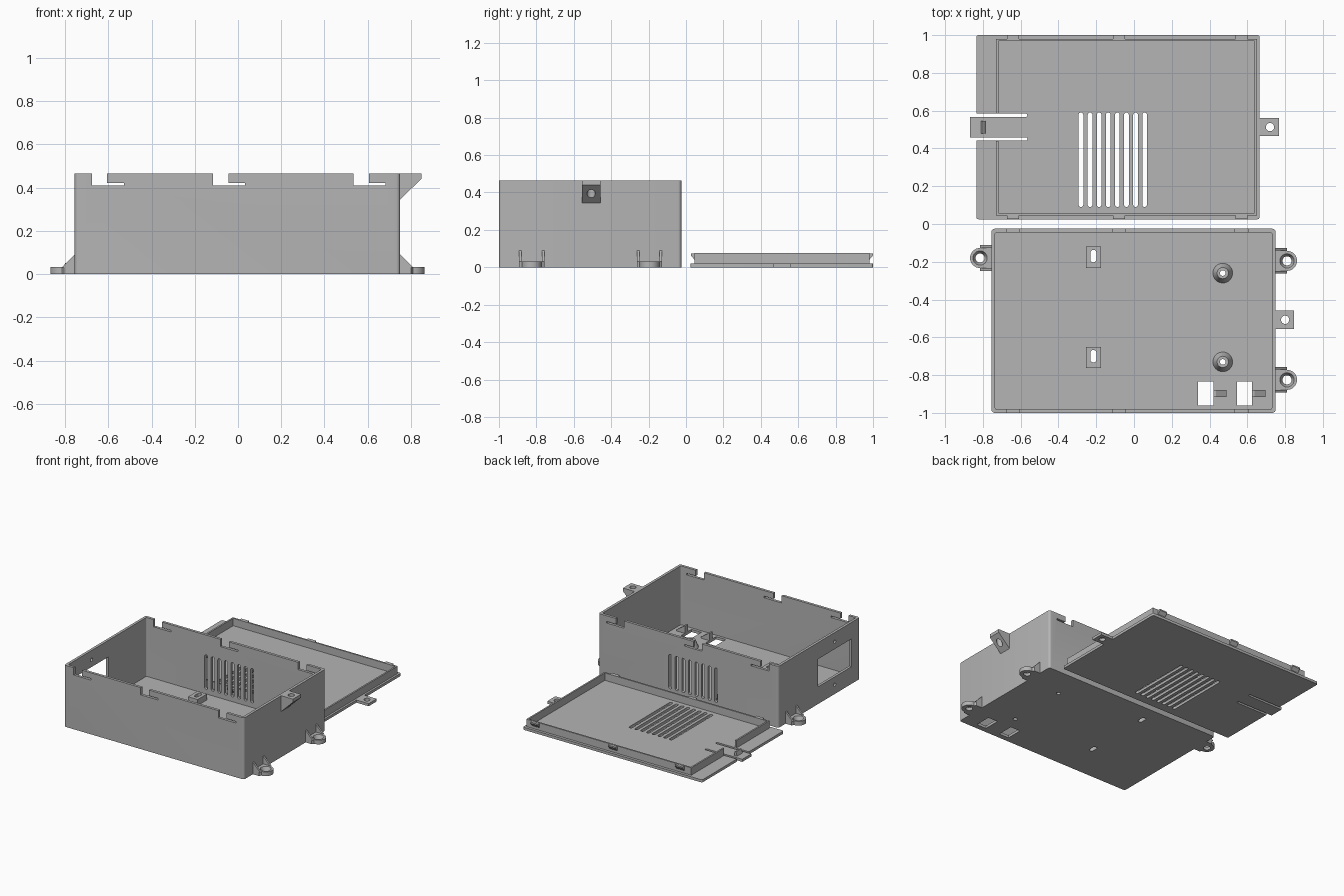
import bpy, bmesh
from math import cos, sin, pi

cube = bpy.data.objects.get("Cube")
if cube:
    bpy.data.objects.remove(cube)

grey = bpy.data.materials.new("plain_grey")
grey.use_nodes = True
GREY = (0.46, 0.46, 0.46, 1)
grey.diffuse_color = GREY
grey.node_tree.nodes["Principled BSDF"].inputs["Base Color"].default_value = GREY


# Shape helpers: each solid is (outline, axis, low, high, outline at high end)
def rect(a, b, c, d):
    return [(a, b), (c, b), (c, d), (a, d)]


def circle(x, y, r, n=24):
    return [(x + r * cos(2 * pi * i / n), y + r * sin(2 * pi * i / n)) for i in range(n)]


def rounded(a, b, c, d, r, n=5):
    pts = []
    corners = [(c - r, d - r), (a + r, d - r), (a + r, b + r), (c - r, b + r)]
    for k, (x, y) in enumerate(corners):
        for i in range(n + 1):
            t = pi / 2 * (k + i / n)
            pts.append((x + r * cos(t), y + r * sin(t)))
    return pts


def prism(outline, axis, low, high, end=None):
    return outline, axis, low, high, end or outline


def block(x0, y0, z0, x1, y1, z1):
    return prism(rect(x0, y0, x1, y1), "z", z0, z1)


def place(p, axis, h):
    return {"x": (h, *p), "y": (p[0], h, p[1]), "z": (*p, h)}[axis]


def make(name, solids):
    bm = bmesh.new()
    for outline, axis, low, high, end in solids:
        a = [bm.verts.new(place(p, axis, low)) for p in outline]
        b = [bm.verts.new(place(p, axis, high)) for p in end]
        bm.faces.new(a)
        bm.faces.new(b[::-1])
        for i in range(len(a)):
            j = (i + 1) % len(a)
            bm.faces.new((a[i], b[i], b[j], a[j]))
    bmesh.ops.recalc_face_normals(bm, faces=bm.faces)
    mesh = bpy.data.meshes.new(name)
    bm.to_mesh(mesh)
    bm.free()
    mesh.materials.append(grey)
    obj = bpy.data.objects.new(name, mesh)
    bpy.context.collection.objects.link(obj)
    return obj


def part(name, solids, cuts=()):
    obj = make(name, solids)
    if cuts:
        cutter = make(name + "_cutter", cuts)
        cutter.hide_render = True
        mod = obj.modifiers.new("cut", "BOOLEAN")
        mod.operation, mod.solver, mod.object = "DIFFERENCE", "EXACT", cutter
        mod.use_self = True
        graph = bpy.context.evaluated_depsgraph_get()
        mesh = bpy.data.meshes.new_from_object(obj.evaluated_get(graph))
        obj.modifiers.clear()
        obj.data = mesh
        bpy.data.objects.remove(cutter)
    bpy.ops.object.select_all(action="DESELECT")
    obj.select_set(True)
    bpy.context.view_layer.objects.active = obj
    bpy.ops.object.shade_smooth_by_angle(angle=pi / 6)
    return obj


X0, X1, Y0, Y1, H = -0.755, 0.75, -1.0, -0.025, 0.465
WALL = 0.02
CLIPS = (-0.64, -0.08, 0.57)
BOSSES = ((0.47, -0.26), (0.47, -0.73))
PADS = ((-0.215, -0.17), (-0.215, -0.7))
PORTS = (0.38, 0.585)


def pad_slot(x, y, z0, z1):
    return prism(rounded(x - 0.016, y - 0.033, x + 0.016, y + 0.033, 0.0155), "z", z0, z1)


# Open box: cavity, bayonet notches, vents, window, screw holes, floor openings
cuts = [prism(rounded(X0 + WALL, Y0 + WALL, X1 - WALL, Y1 - WALL, 0.008), "z", WALL, 0.6)]
for x in CLIPS:
    notch = [(x - 0.035, 0.5), (x - 0.035, 0.41), (x + 0.112, 0.41),
             (x + 0.112, 0.422), (x + 0.035, 0.422), (x + 0.035, 0.5)]
    cuts += [prism(notch, "y", Y0 - 0.1, Y0 + 0.05), prism(notch, "y", Y1 - 0.05, Y1 + 0.1)]
for i in range(8):
    x = -0.235 + i * 0.055
    cuts.append(prism(rounded(x - 0.013, 0.055, x + 0.013, 0.315, 0.0125), "y", Y1 - 0.05, Y1 + 0.1))
cuts.append(prism(rect(-0.9, 0.13, -0.5, 0.34), "x", X0 - 0.1, X0 + 0.05))
for z in (0.07, 0.395):
    cuts.append(prism(circle(-0.7, z, 0.013, 16), "x", X0 - 0.1, X0 + 0.05))
for x, y in BOSSES:
    cuts.append(prism(circle(x, y, 0.015), "z", -0.1, 0.05))
for x, y in PADS:
    cuts.append(pad_slot(x, y, -0.1, 0.05))
for x in PORTS:
    cuts.append(block(x - 0.041, -0.96, -0.1, x + 0.041, -0.835, 0.05))
part("box_shell", [prism(rounded(X0, Y0, X1, Y1, 0.018), "z", 0, H)], cuts)

# Fittings on the box floor
for i, (x, y) in enumerate(BOSSES):
    part(f"standoff_{i + 1}",
         [prism(circle(x, y, 0.053, 32), "z", WALL - 0.002, 0.075, circle(x, y, 0.03, 32))],
         [prism(circle(x, y, 0.015), "z", -0.1, 0.2)])
for i, (x, y) in enumerate(PADS):
    part(f"slotted_pad_{i + 1}", [block(x - 0.04, y - 0.062, WALL - 0.002, x + 0.04, y + 0.05, 0.065)],
         [pad_slot(x, y, -0.1, 0.2)])
for i, x in enumerate(PORTS):
    e = x + 0.041
    part(f"port_stop_{i + 1}", [
        block(e, -0.915, WALL - 0.002, e + 0.012, -0.88, 0.075),
        prism([(e + 0.012, 0.018), (e + 0.07, 0.018), (e + 0.07, 0.03), (e + 0.012, 0.07)],
              "y", -0.915, -0.88)])

# Screw feet with side gussets and countersunk holes
for name, s, wall, y in (("right_back", 1, X1, -0.195), ("right_front", 1, X1, -0.825),
                         ("left_back", -1, X0, -0.18)):
    cx = wall + s * 0.06
    tongue = [(wall, y - 0.068), (wall + s * 0.05, y - 0.068)]
    tongue += [(cx + s * 0.053 * cos(t), y + 0.053 * sin(t))
               for t in (pi * (i / 16 - 0.5) for i in range(17))]
    tongue += [(wall + s * 0.05, y + 0.068), (wall, y + 0.068)]
    part(name + "_foot", [prism(tongue, "z", 0, 0.032)],
         [prism(circle(cx, y, 0.022), "z", -0.005, 0.037, circle(cx, y, 0.04))])
    gusset = [(wall, 0.03), (wall + s * 0.06, 0.03), (wall, 0.09)]
    part(name + "_gussets", [prism(gusset, "y", y + d - 0.007, y + d + 0.007) for d in (-0.061, 0.061)])

# Wedge lug high on the right wall
lug = [(X1, H), (X1 + 0.098, H), (X1 + 0.098, 0.44), (X1, 0.345)]
part("box_lug", [prism(lug, "y", -0.555, -0.458)],
     [prism(circle(0.8, -0.507, 0.022), "z", 0.2, 0.6)])

# Lid plate with vents and the two slits beside the spring tongue
LX0, LX1, LY0, LY1, T = -0.835, 0.665, 0.025, 1.0, 0.02
MID = 0.513
cuts = []
for i in range(8):
    x = -0.281 + i * 0.0482
    cuts.append(prism(rounded(x - 0.0125, 0.09, x + 0.0125, 0.59, 0.012), "z", -0.1, 0.1))
for y in (MID - 0.063, MID + 0.063):
    cuts.append(prism(rounded(-0.95, y - 0.009, -0.565, y + 0.009, 0.0085), "z", -0.1, 0.1))
part("lid_plate", [prism(rounded(LX0, LY0, LX1, LY1, 0.012), "z", 0, T)], cuts)
part("lid_tongue_end", [block(-0.868, MID - 0.054, 0, LX0, MID + 0.054, T)])
part("lid_tongue_catch", [prism([(-0.81, T), (-0.786, T), (-0.79, 0.05), (-0.8, 0.05)],
                                "y", MID - 0.033, MID + 0.033)])
part("lid_lug", [block(LX1, MID - 0.048, 0, LX1 + 0.103, MID + 0.048, T)],
     [prism(circle(0.72, MID, 0.022), "z", -0.1, 0.1)])

# Lid lip, open at the tongue, with outward snap wedges on both long sides
RX0, RX1, RY0, RY1, RZ = -0.73, 0.65, 0.046, 0.98, 0.076
part("lid_lip", [block(RX0, RY0, T - 0.002, RX1, RY1, RZ)],
     [block(RX0 + 0.012, RY0 + 0.012, -0.1, RX1 - 0.012, RY1 - 0.012, 0.2),
      block(-0.8, MID - 0.073, -0.1, -0.7, MID + 0.073, 0.2)])
for side, y, out in (("front", RY0, -0.02), ("back", RY1, 0.02)):
    wedge = [(y, 0.04), (y + out, 0.064), (y + out, 0.074), (y, 0.074)]
    part(f"lid_{side}_snaps", [prism(wedge, "x", x - 0.032, x + 0.032) for x in CLIPS])
